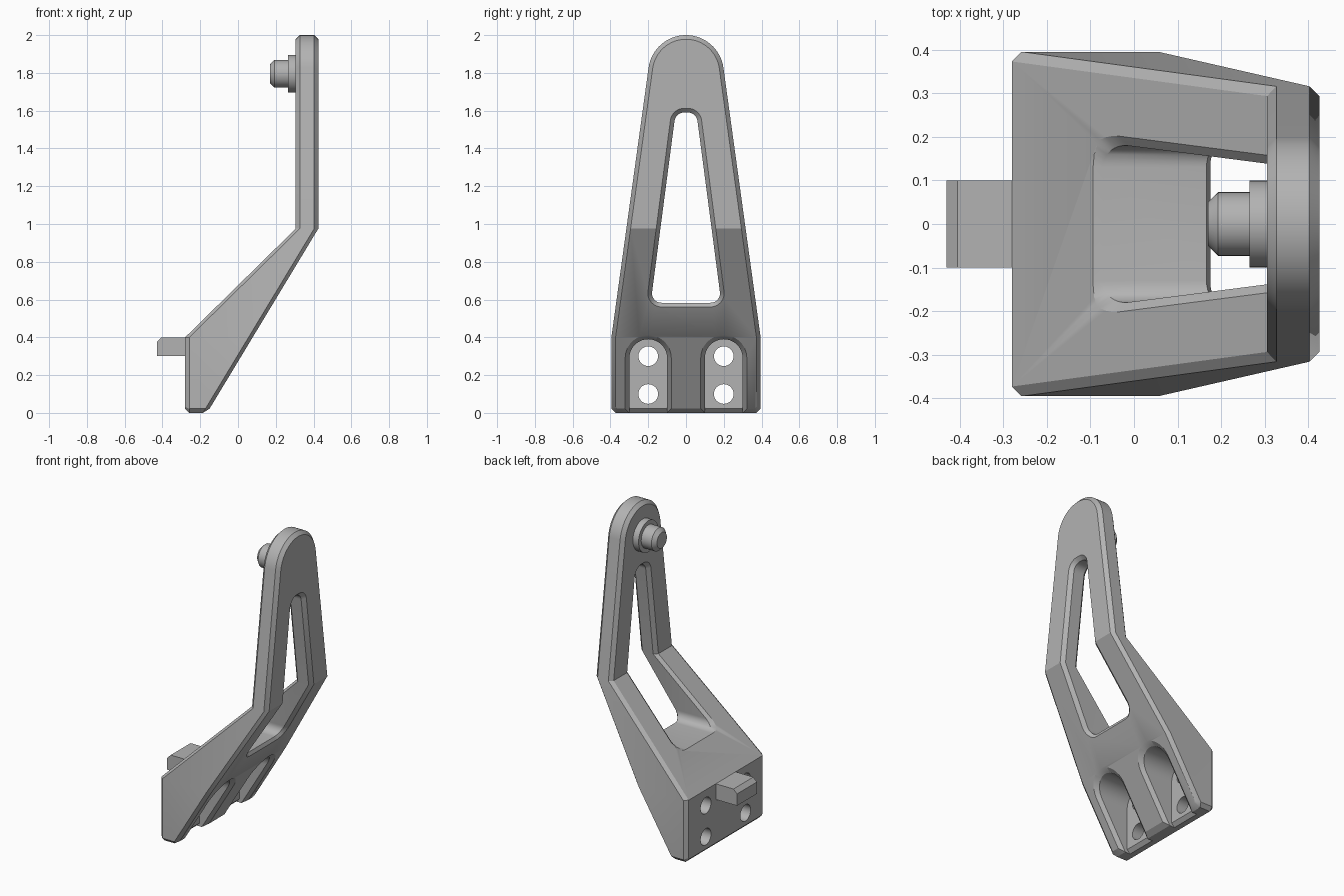
import bpy
import bmesh
from math import cos, sin, pi, radians, tan
from mathutils import Vector

if "Cube" in bpy.data.objects:
    bpy.data.objects.remove(bpy.data.objects["Cube"], do_unlink=True)

grey = bpy.data.materials.new("plain grey")
grey.use_nodes = True
grey.diffuse_color = (0.45, 0.45, 0.45, 1)
grey.node_tree.nodes["Principled BSDF"].inputs["Base Color"].default_value = grey.diffuse_color

CH = 0.022      # chamfer size
BEND = 0.975    # height where the arm turns upright
STEP = 0.4      # height where the slope leaves the foot


# Side profile: front and back surface of the arm as x at height z
def front(z):
    if z < STEP:
        return -0.28
    return -0.28 + 0.585 * min(1, (z - STEP) / (BEND - STEP))


def back(z):
    return 0.425 - 0.604 * max(0, BEND - z)


def at(x):
    return lambda z: x


# Loops are counter-clockwise lists of (y, z) points
def arc(y, z, r, start, end, n):
    angles = [radians(start + (end - start) * i / n) for i in range(n + 1)]
    return [Vector((y + r * cos(a), z + r * sin(a))) for a in angles]


def circle(y, z, r):
    return arc(y, z, r, 0, 360, 40)[:-1]


def offset(loop, d):
    out = []
    for i, p in enumerate(loop):
        a = (p - loop[i - 1]).normalized()
        b = (loop[(i + 1) % len(loop)] - p).normalized()
        n1, n2 = Vector((a.y, -a.x)), Vector((b.y, -b.x))
        out.append(p + (n1 + n2) * d / (1 + n1.dot(n2)))
    return out


def rounded(loop, r, n):
    out = []
    for i, p in enumerate(loop):
        a = (loop[i - 1] - p).normalized()
        b = (loop[(i + 1) % len(loop)] - p).normalized()
        half = a.angle(b) / 2
        reach = r / tan(half)
        centre = p + (a + b).normalized() * r / sin(half)
        s, e = p + a * reach - centre, p + b * reach - centre
        total = s.angle(e)
        for k in range(n + 1):
            t = k / n
            out.append(centre + (s * sin((1 - t) * total) + e * sin(t * total)) / sin(total))
    return out


# Closed solid through (loop, x as a function of z) rings, folded at given heights
def loft(name, rings, folds=()):
    bm = bmesh.new()
    rows = [[bm.verts.new((k, p.x, p.y)) for p in loop] for k, (loop, f) in enumerate(rings)]
    n = len(rows[0])
    for r0, r1 in zip(rows, rows[1:]):
        for i in range(n):
            j = (i + 1) % n
            bm.faces.new((r0[i], r0[j], r1[j], r1[i]))
    bm.faces.new(rows[0])
    bm.faces.new(rows[-1])
    for z in folds:
        geom = bm.verts[:] + bm.edges[:] + bm.faces[:]
        bmesh.ops.bisect_plane(bm, geom=geom, dist=1e-5, plane_co=(0, 0, z), plane_no=(0, 0, 1))
    for v in bm.verts:
        k = min(int(v.co.x + 1e-4), len(rings) - 2)
        t = v.co.x - k
        v.co.x = rings[k][1](v.co.z) * (1 - t) + rings[k + 1][1](v.co.z) * t
    bmesh.ops.recalc_face_normals(bm, faces=bm.faces[:])
    mesh = bpy.data.meshes.new(name)
    bm.to_mesh(mesh)
    bm.free()
    mesh.materials.append(grey)
    ob = bpy.data.objects.new(name, mesh)
    bpy.context.collection.objects.link(ob)
    return ob


def activate(ob):
    bpy.ops.object.select_all(action='DESELECT')
    ob.select_set(True)
    bpy.context.view_layer.objects.active = ob


def cut(ob, cutter):
    cutter.hide_render = True
    mod = ob.modifiers.new("cut", 'BOOLEAN')
    mod.operation = 'DIFFERENCE'
    mod.solver = 'EXACT'
    mod.object = cutter
    activate(ob)
    bpy.ops.object.modifier_apply(modifier=mod.name)
    bpy.data.objects.remove(cutter, do_unlink=True)


# Bent tapering arm with a rounded top and chamfered rim
W = 0.395
right_side = [Vector((W - CH, 0)), Vector((W, CH)), Vector((W, STEP))]
left_side = [Vector((-p.x, p.y)) for p in reversed(right_side)]
outline = right_side + arc(0, 1.8, 0.2, 8, 172, 32) + left_side
inner = offset(outline, -CH)
arm = loft("bracket_arm", [
    (inner, front),
    (outline, lambda z: front(z) + CH),
    (outline, lambda z: back(z) - CH),
    (inner, back)], (STEP, BEND))

# Tapered window, chamfered on both sides except along its floor
FLOOR = 0.583
corners = [Vector(p) for p in ((-0.187, FLOOR), (0.187, FLOOR), (0.055, 1.59), (-0.055, 1.59))]
window = rounded(corners, 0.05, 8)
wide = offset(window, 2 * CH)
wide_front = [Vector((p.x, max(p.y, FLOOR))) for p in wide]
cut(arm, loft("window_cutter", [
    (wide_front, lambda z: front(z) - CH),
    (window, lambda z: front(z) + CH),
    (window, lambda z: back(z) - CH),
    (wide, lambda z: back(z) + CH)], (BEND,)))

# Arched screw pockets, each with two through holes
for y in (-0.2, 0.2):
    base = [Vector((y - 0.1, -0.05)), Vector((y + 0.1, -0.05))]
    arch = base + arc(y, 0.29, 0.1, 0, 180, 24)
    cut(arm, loft("pocket_cutter", [
        (arch, lambda z: -0.2 - max(0, CH - z)),
        (arch, lambda z: back(z) - CH),
        (offset(arch, 2 * CH), lambda z: back(z) + CH)], (CH,)))
    for z in (0.1, 0.3):
        hole = circle(y, z, 0.052)
        cut(arm, loft("hole_cutter", [(hole, at(-0.4)), (hole, at(-0.15))]))


# Locating tab on the foot, with a chamfered upper edge
def tab_loop(top):
    return [Vector(p) for p in ((-0.1, 0.3), (0.1, 0.3), (0.1, top), (-0.1, top))]


tab = loft("locating_tab", [
    (tab_loop(0.375), at(-0.43)),
    (tab_loop(0.4), at(-0.405)),
    (tab_loop(0.4), at(-0.275))])

# Pivot pin with a collar near the top
pin = loft("pivot_pin", [(circle(0, 1.795, r), at(x)) for r, x in (
    (0.05, 0.17), (0.073, 0.193), (0.073, 0.265), (0.1, 0.265), (0.1, 0.31))])

for ob in (arm, tab, pin):
    activate(ob)
    bpy.ops.object.shade_smooth_by_angle(angle=radians(28))
